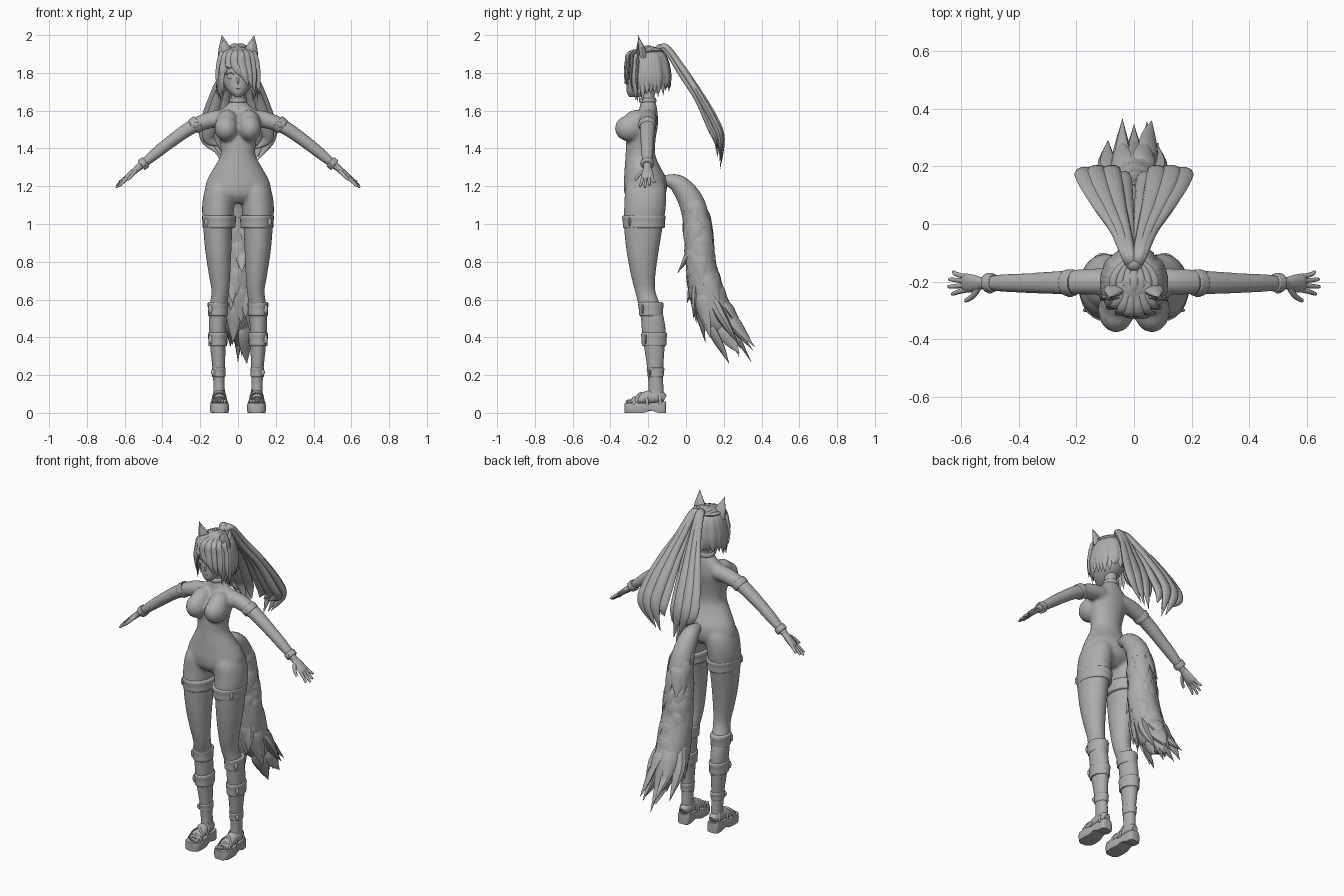
import bpy
import bmesh
import math
import random
from mathutils import Vector, Matrix

random.seed(4)
default = bpy.data.objects.get("Cube")
if default:
    bpy.data.objects.remove(default, do_unlink=True)

grey = bpy.data.materials.new("plain grey")
grey.use_nodes = True
grey.diffuse_color = (.42, .42, .42, 1)
grey.node_tree.nodes["Principled BSDF"].inputs["Base Color"].default_value = grey.diffuse_color


def resample(path, steps):
    """Smooth curve through (x, y, z, width, depth) keys."""
    keys = [Vector(p) for p in path]
    keys = [keys[0]] + keys + [keys[-1]]
    out = []
    for a, b, c, d in zip(keys, keys[1:], keys[2:], keys[3:]):
        for i in range(steps):
            t = i / steps
            out.append((b * 2 + (c - a) * t + (a * 2 - b * 5 + c * 4 - d) * t**2
                        + (b * 3 - a - c * 3 + d) * t**3) / 2)
    return out + [keys[-1]]


def sweep(bm, path, side=(1, 0, 0), axis=None, sides=16, steps=4, mirror=1):
    """Elliptical tube through the keys; a fixed axis keeps rings parallel."""
    keys = resample(path, steps)
    centres = [Vector(k[:3]) for k in keys]
    rings = []
    for i, (c, k) in enumerate(zip(centres, keys)):
        tangent = Vector(axis) if axis else centres[min(i + 1, len(keys) - 1)] - centres[max(i - 1, 0)]
        tangent.normalize()
        u = Vector(side)
        u = (u - tangent * u.dot(tangent)).normalized()
        v = tangent.cross(u)
        ring = []
        for j in range(sides):
            a = math.tau * j / sides
            p = c + u * max(k[3], .0008) * math.cos(a) + v * max(k[4], .0008) * math.sin(a)
            ring.append(bm.verts.new((p.x * mirror, p.y, p.z)))
        rings.append(ring)
    for lower, upper in zip(rings, rings[1:]):
        for j in range(sides):
            k = (j + 1) % sides
            bm.faces.new((lower[j], lower[k], upper[k], upper[j]))
    bm.faces.new(rings[0])
    bm.faces.new(rings[-1])


def stack(bm, rows, **options):
    """Level rings given as (z, centre x, half width, front y, back y)."""
    path = [(cx, (f + b) / 2, z, w, (b - f) / 2) for z, cx, w, f, b in rows]
    sweep(bm, path, axis=(0, 0, 1), sides=24, **options)


def ball(bm, loc, size):
    bmesh.ops.create_uvsphere(bm, u_segments=24, v_segments=14, radius=1,
                              matrix=Matrix.Translation(loc) @ Matrix.Diagonal((*size, 1)))


def finish(name, bm, angle=50):
    bmesh.ops.recalc_face_normals(bm, faces=bm.faces)
    mesh = bpy.data.meshes.new(name)
    bm.to_mesh(mesh)
    bm.free()
    mesh.materials.append(grey)
    mesh.shade_smooth()
    mesh.set_sharp_from_angle(angle=math.radians(angle))
    obj = bpy.data.objects.new(name, mesh)
    bpy.context.scene.collection.objects.link(obj)
    return obj


# Body: torso, legs and arms fused into one smooth mannequin skin
body = bmesh.new()
stack(body, [(1.11, 0, .09, -.29, -.16), (1.15, 0, .165, -.322, -.112), (1.2, 0, .174, -.33, -.1),
             (1.25, 0, .156, -.328, -.107), (1.3, 0, .127, -.325, -.135), (1.37, 0, .092, -.32, -.163),
             (1.45, 0, .1, -.315, -.16), (1.53, 0, .116, -.29, -.148), (1.585, 0, .108, -.255, -.15),
             (1.625, 0, .065, -.245, -.155), (1.66, 0, .038, -.24, -.165), (1.73, 0, .036, -.24, -.165)])
leg = [(1.25, .075, .05, -.28, -.14), (1.19, .092, .08, -.32, -.108), (1.1, .104, .086, -.327, -.105),
       (1, .107, .079, -.33, -.12),
       (.85, .104, .069, -.315, -.145), (.72, .097, .056, -.29, -.162), (.64, .094, .047, -.27, -.16),
       (.54, .107, .048, -.245, -.125), (.44, .108, .046, -.235, -.107), (.34, .106, .041, -.222, -.112),
       (.22, .102, .033, -.205, -.12), (.12, .1, .031, -.2, -.118), (.06, .1, .034, -.21, -.115)]
arm = [(.07, -.2, 1.56, .048, .046), (.15, -.2, 1.55, .046, .045), (.25, -.203, 1.51, .042, .038),
       (.36, -.205, 1.433, .036, .034), (.45, -.205, 1.362, .032, .03), (.54, -.205, 1.288, .021, .019)]
for s in (1, -1):
    stack(body, leg, mirror=s)
    sweep(body, arm, side=(0, 1, 0), mirror=s)
    # Chest volume: full below, sloping in above
    ball(body, (s * .062, -.298, 1.506), (.063, .079, .07))
    ball(body, (s * .058, -.262, 1.535), (.06, .073, .07))
skin = finish("body", body)
remesh = skin.modifiers.new("fuse", "REMESH")
remesh.mode, remesh.voxel_size, remesh.use_smooth_shade = "VOXEL", .008, True
relax = skin.modifiers.new("relax", "SMOOTH")
relax.iterations = 12

# Head with nose, eye plates and mouth
head = bmesh.new()
stack(head, [(1.672, 0, .014, -.3, -.25), (1.695, 0, .045, -.313, -.19), (1.735, 0, .074, -.315, -.14),
             (1.8, 0, .088, -.312, -.11), (1.86, 0, .085, -.3, -.11), (1.91, 0, .06, -.26, -.14),
             (1.925, 0, .02, -.22, -.18)])
sweep(head, [(0, -.306, 1.785, .005, .004), (0, -.321, 1.75, .006, .006), (0, -.308, 1.743, .003, .003)], sides=8)
finish("head", head)
features = bmesh.new()
ball(features, (0, -.312, 1.718), (.014, .004, .003))
for s in (1, -1):
    ball(features, (s * .041, -.302, 1.782), (.018, .004, .015))
    sweep(features, [(s * x, y, z, .003, .003) for x, y, z in
                     ((.02, -.31, 1.792), (.04, -.308, 1.8), (.064, -.29, 1.79))], side=(0, 0, 1), sides=6)
finish("face_features", features)

# Hair cap with an opening for the face, and locks combed back to the tie
cap = bmesh.new()
ball(cap, (0, -.203, 1.83), (.1, .11, .11))
bmesh.ops.delete(cap, context="FACES", geom=[
    f for f in cap.faces if f.calc_center_median().z < 1.85 and f.calc_center_median().y < -.235
    or f.calc_center_median().z < 1.75])
for i in range(-3, 4):
    x = i * .024
    sweep(cap, [(x * .7, -.27, 1.91 - abs(x) * .2, .008, .005), (x, -.21, 1.936 - abs(x) * .3, .015, .009),
                (x * .75, -.16, 1.926 - abs(x) * .1, .014, .01), (x * .2, -.12, 1.925, .006, .006)], sides=8)
finish("hair_cap", cap)

# Short ragged locks around the sides and back, shorter behind
locks = bmesh.new()
for deg in range(56, 310, 11):
    a = math.radians(deg)
    back = max(0, -math.cos(a))
    tip = random.uniform(1.64, 1.69) + .045 * back
    flare = random.uniform(.92, 1.12)
    ring = [(.3, 1.928, .012), (.8, 1.893, .024), (1.02, 1.81, .026), (1.05, 1.75, .02), (flare, tip, 0)]
    sweep(locks, [(math.sin(a + (1 - z / 1.93) * (flare - 1) * 8) * .104 * r, -.205 - math.cos(a) * .113 * r, z, w, w * .4)
                  for r, z, w in ring], side=(math.cos(a), math.sin(a), 0), sides=8)
finish("short_locks", locks)

# Fringe swept over one eye
fringe = bmesh.new()
for mid, tip, z in ((-.09, -.112, 1.72), (-.07, -.092, 1.77), (-.045, -.062, 1.83), (-.015, .03, 1.77),
                    (.015, .055, 1.73), (.045, .075, 1.72), (.07, .09, 1.7), (.09, .115, 1.69)):
    bulge = -.205 - math.sqrt(max(.01 - mid * mid, 0)) * 1.1
    sweep(fringe, [(mid * .3, -.2, 1.93, .012, .006), (mid * .8, bulge * .8 - .05, 1.905, .022, .009),
                   (mid, bulge - .002, 1.85, .024, .009), ((mid + tip) / 2, bulge - .008, (1.84 + z) / 2, .018, .007),
                   (tip, bulge, z, 0, 0)], sides=8)
finish("fringe", fringe)

# Pointed ears with inner folds
for s, label in ((1, "left"), (-1, "right")):
    ear = bmesh.new()
    sweep(ear, [(.063, -.225, 1.885, .042, .022), (.072, -.235, 1.93, .032, .017),
                (.085, -.255, 2, 0, 0)], sides=12, mirror=s)
    sweep(ear, [(.063, -.25, 1.9, .02, .008), (.07, -.256, 1.93, .016, .006),
                (.08, -.254, 1.975, 0, 0)], sides=8, mirror=s)
    finish(label + "_ear", ear)

# Ponytail: two layers of long curved locks and a tie
pony = bmesh.new()
ball(pony, (0, -.135, 1.925), (.03, .03, .028))
for spread, drop, lift in ((.165, .03, 0), (.15, .08, -.035), (.125, -.01, .01), (.095, .04, -.03),
                           (.075, -.02, .01), (.04, .06, -.02)):
    for s in (1, -1):
        low = 1.33 + drop + random.uniform(-.03, .03)
        sweep(pony, [(spread * .08, -.15, 1.92, .012, .01), (spread * .18, -.105, 1.935 + lift * .5, .018, .014),
                     (spread * .4, -.02, 1.82 + lift, .02, .016), (spread * .7, .06, 1.7 + lift, .027, .018),
                     (spread * .98, .145 + lift * .5, 1.55 + lift, .034, .019),
                     (spread * 1.02, .183 + lift * .7, 1.45, .03, .016),
                     (spread * .6, .178 + lift * .4, low, 0, 0)], sides=10, steps=6, mirror=s)
finish("ponytail", pony)

# Bushy tail: a thick core with long pointed tufts lying along it
tail = bmesh.new()
core = [(0, -.13, 1.235, .02, .02), (0, -.04, 1.21, .05, .05), (0, .035, 1.1, .065, .068),
        (0, .062, .94, .08, .07), (0, .083, .76, .092, .082), (0, .125, .6, .092, .092),
        (0, .195, .47, .075, .078), (0, .29, .36, .01, .01)]
sweep(tail, core, steps=6)
samples = resample(core, 12)
for i in range(54):
    k = random.randrange(18, len(samples) - 12)
    here, w, d = Vector(samples[k][:3]), samples[k][3], samples[k][4]
    along = (Vector(samples[k + 4][:3]) - here).normalized()
    a = i * 2.4
    out = Vector((math.cos(a) * w, 0, 0)) + along.cross(Vector((1, 0, 0))) * math.sin(a) * d
    length = random.uniform(.17, .26)
    keys = [(0, .72, .02), (.3, .9, .042), (.65, .98, .03), (1, 1.12, 0)]
    path = [(*(here + along * length * t + out * r), b, b * .35) for t, r, b in keys]
    sweep(tail, path, side=along.cross(out), sides=8, steps=3)
for x, y, z in ((-.04, .365, .35), (.045, .355, .33), (0, .345, .27), (-.09, .29, .34), (.08, .28, .36),
                (.02, .28, .3), (-.03, .23, .36), (.04, .17, .42)):
    sweep(tail, [(x * .5, .12, .64, .03, .03), (x, .11 + y * .3, .5, .038, .028), (x, y, z, 0, 0)], sides=8)
# Loose tufts on the inner edge
for x, y, z in ((.02, -.045, .74), (-.03, .005, .58), (.04, .04, .5)):
    sweep(tail, [(x, .05, z + .22, .03, .02), (x, .03 + y * .4, z + .1, .035, .02), (x, y, z, 0, 0)], sides=8)
finish("tail", tail, 40)

for s, label in ((1, "left"), (-1, "right")):
    # Hand: flat palm, four fanned fingers and a thumb
    hand = bmesh.new()
    wrist, reach, across = Vector((.525, -.205, 1.3)), Vector((.76, 0, -.65)), Vector((.12, .97, .14))

    def digit(stops):
        sweep(hand, [(*(wrist + reach * d + across * y), w, t) for d, y, w, t in stops],
              side=across, sides=10, mirror=s)

    digit([(0, 0, .02, .017), (.04, 0, .03, .016), (.08, 0, .034, .013), (.095, 0, .028, .006)])
    for f, length in zip((-1.5, -.5, .5, 1.5), (.148, .16, .152, .132)):
        digit([(.075, f * .016, .009, .009), (.11, f * .02, .0085, .0085), (length - .004, f * .026, .006, .006),
               (length, f * .026, .001, .001)])
    digit([(.02, -.012, .012, .011), (.05, -.045, .01, .01), (.085, -.062, .007, .007), (.092, -.064, .001, .001)])
    finish(label + "_hand", hand)

    # Arm band and wrist cuff, angled along the arm
    for part, x, z, w, half in (("arm_band", .222, 1.525, .046, .02), ("wrist_cuff", .5, 1.32, .033, .016)):
        band = bmesh.new()
        sweep(band, [(x + .78 * half * t, -.204, z - .62 * half * t, w * r, w * r * .95)
                     for t, r in ((-1, .85), (-.8, 1), (.8, 1), (1, .85))], side=(0, 1, 0), mirror=s)
        ball(band, (s * x, -.202 - w, z), (.012, .006, .014))
        finish(label + "_" + part, band)

    # Soft rolled leg bands with a flat buckle on the outside
    for part, z, half, cx, w, front, back in (
            ("thigh_band", 1.012, .034, .1, .091, -.338, -.108), ("knee_band", .55, .036, .106, .055, -.253, -.118),
            ("calf_band", .39, .036, .107, .052, -.238, -.1), ("ankle_band", .215, .025, .102, .037, -.208, -.114)):
        band = bmesh.new()
        stack(band, [(z + half * t, cx, w * r, front + g, back - g) for t, r, g in
                     ((-1, .9, .009), (-.8, .96, .004), (0, .97, .003), (.6, 1, 0), (.9, .98, .002), (1, .9, .009))],
              mirror=s)
        ball(band, (s * (cx + w * .7), front + (back - front) * .17, z), (.014, .007, half * .7))
        finish(label + "_" + part, band)

    # Foot with toes
    foot = bmesh.new()
    sweep(foot, [(.1, -.112, .075, .02, .02), (.1, -.14, .085, .033, .035), (.1, -.2, .082, .034, .036),
                 (.099, -.26, .066, .038, .022), (.098, -.29, .06, .035, .014)], mirror=s)
    for i in range(5):
        ball(foot, (s * (.07 + i * .0145), -.3 + i * i * .0016, .06), (.0095 - i * .0008, .02, .011))
    finish(label + "_foot", foot)

    # Platform sandal: flat slab with a slight arch, straps over the foot
    sole = bmesh.new()
    sweep(sole, [(.1, -.105, .027, .02, .05), (.1, -.118, .027, .036, .08), (.1, -.18, .027, .039, .08),
                 (.098, -.25, .027, .05, .08), (.098, -.305, .027, .046, .08), (.098, -.326, .027, .024, .05)],
          sides=32, mirror=s)
    for v in sole.verts:
        arch = max(0, .014 - abs(v.co.y + .185) * .4)
        v.co.z = max(arch, min(v.co.z, .052 + max(0, v.co.y + .2) * .1))
    finish(label + "_sandal_sole", sole, 35)
    straps = bmesh.new()
    for y, lean, top, w in ((-.275, 0, .084, .044), (-.235, .03, .106, .041), (-.235, -.03, .106, .041),
                            (-.165, .03, .135, .038)):
        sweep(straps, [(.099 + w * math.cos(a), y + lean * math.cos(a), .045 + (top - .045) * math.sin(a), .008, .004)
                       for a in (i * math.pi / 6 for i in range(7))], side=(0, 1, 0), sides=8, mirror=s)
    finish(label + "_sandal_straps", straps)

# Neck choker
choker = bmesh.new()
stack(choker, [(1.643, 0, .042, -.246, -.16), (1.65, 0, .046, -.249, -.157), (1.662, 0, .044, -.248, -.158),
               (1.668, 0, .038, -.243, -.162)])
finish("choker", choker)
